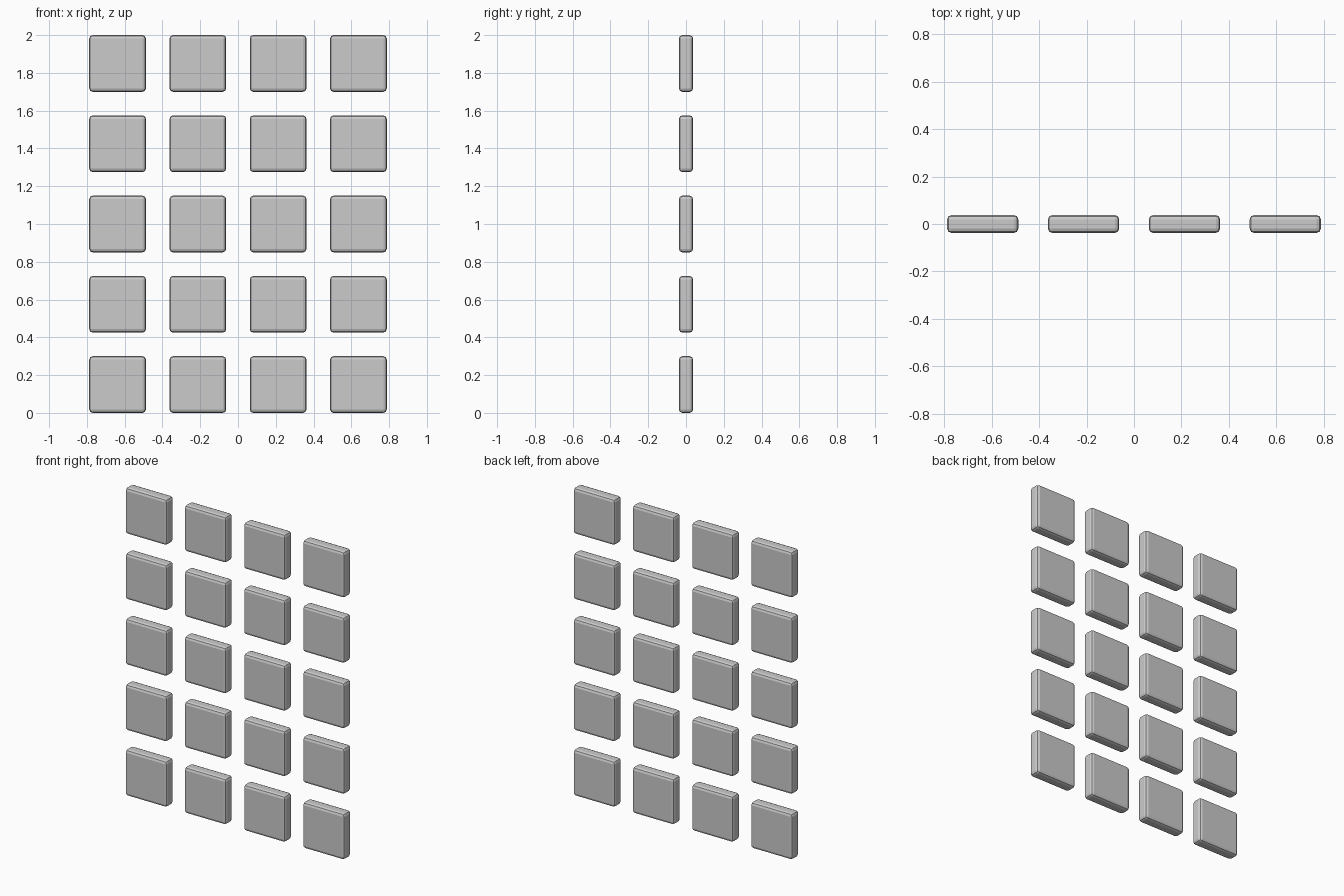
import bpy

if "Cube" in bpy.data.objects:
    bpy.data.objects.remove(bpy.data.objects["Cube"])

COLS, ROWS = 4, 5
SIZE, DEPTH, PITCH = 0.30, 0.075, 0.425


def make_tile(name, x, z):
    # Square tile with softly rounded edges
    bpy.ops.mesh.primitive_cube_add(size=1, location=(x, 0, z))
    tile = bpy.context.object
    tile.name = name
    tile.scale = (SIZE, DEPTH, SIZE)
    bpy.ops.object.transform_apply(location=False, rotation=False, scale=True)
    bevel = tile.modifiers.new("rounded_edges", 'BEVEL')
    bevel.width = 0.018
    bevel.segments = 2
    return tile


# Grid of separate tiles
for row in range(ROWS):
    for col in range(COLS):
        make_tile(f"tile_row{row + 1}_col{col + 1}",
                  (col - (COLS - 1) / 2) * PITCH,
                  SIZE / 2 + row * PITCH)
